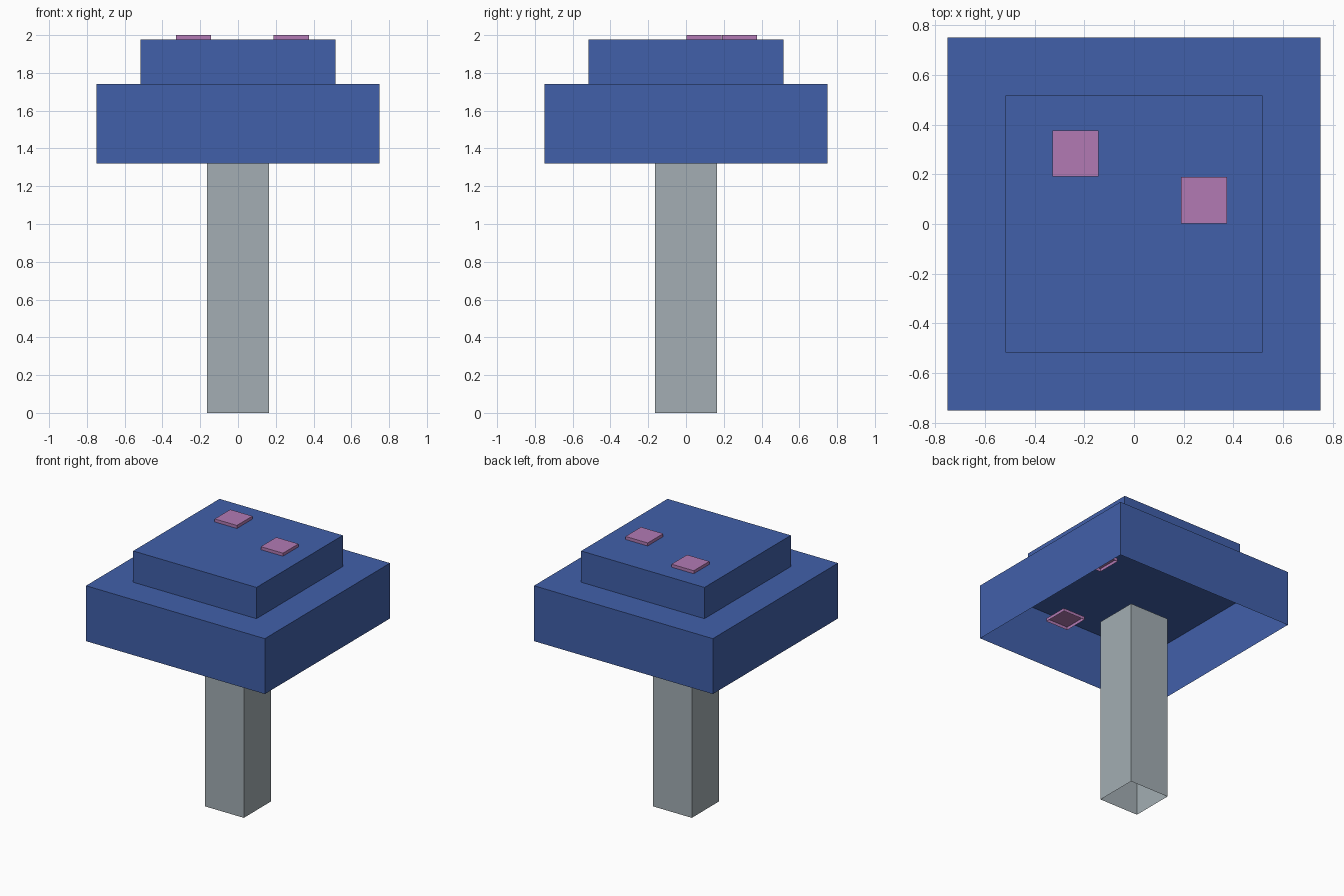
import bpy, bmesh

if "Cube" in bpy.data.objects:
    bpy.data.objects.remove(bpy.data.objects["Cube"])


def material(name, rgb):
    m = bpy.data.materials.new(name)
    m.diffuse_color = (*rgb, 1.0)
    m.use_nodes = True
    m.node_tree.nodes["Principled BSDF"].inputs["Base Color"].default_value = m.diffuse_color
    return m


BLUE = material("cap_blue", (0.053, 0.117, 0.402))
GREY = material("stem_grey", (0.366, 0.423, 0.451))
PINK = material("spot_pink", (0.445, 0.195, 0.456))


def open_box(name, cx, cy, width, z0, z1, mat):
    """Square box with its underside left open."""
    bm = bmesh.new()
    bmesh.ops.create_cube(bm, size=1.0)
    bm.normal_update()
    bottom = [f for f in bm.faces if f.normal.z < -0.5]
    bmesh.ops.delete(bm, geom=bottom, context='FACES')
    for v in bm.verts:
        v.co.x = cx + v.co.x * width
        v.co.y = cy + v.co.y * width
        v.co.z = z1 if v.co.z > 0 else z0
    mesh = bpy.data.meshes.new(name)
    bm.to_mesh(mesh)
    bm.free()
    mesh.materials.append(mat)
    obj = bpy.data.objects.new(name, mesh)
    bpy.context.collection.objects.link(obj)
    return obj


# Stem, rising a little way into the hollow cap
open_box("stem", 0, 0, 0.326, 0.0, 1.41, GREY)

# Two-tier hollow cap
open_box("cap_lower", 0, 0, 1.5, 1.32, 1.74, BLUE)
open_box("cap_upper", 0, 0, 1.034, 1.74, 1.977, BLUE)

# Spots on the top, then the two seen inside the hollow cap
spots = [(-0.236, 0.284, 1.977), (0.282, 0.096, 1.977),
         (0.17, -0.53, 1.58), (0.51, 0.23, 1.58)]
for i, (x, y, z) in enumerate(spots):
    open_box(f"spot_{i + 1}", x, y, 0.186, z, z + 0.023, PINK)
